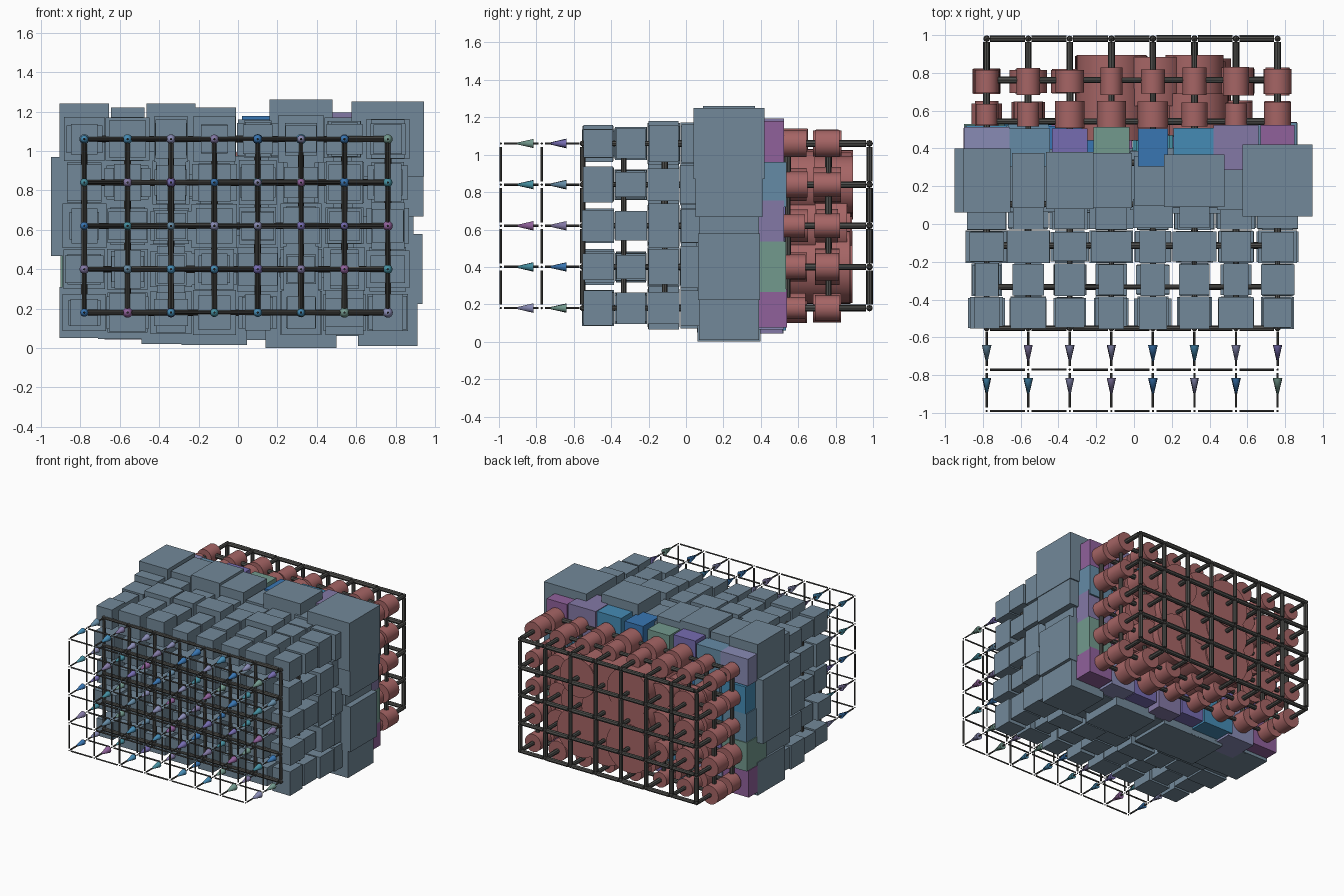
import bpy, bmesh, random
from mathutils import Matrix, Vector

if "Cube" in bpy.data.objects:
    bpy.data.objects.remove(bpy.data.objects["Cube"])

random.seed(7)
U = random.uniform
XS = [-0.78 + 0.22 * i for i in range(8)]
ZS = [0.18 + 0.22 * k for k in range(5)]
YS = [-0.99 + 0.219 * j for j in range(10)]
CELLS = [(i, k) for i in range(8) for k in range(5)]


def mat(name, rgb):
    m = bpy.data.materials.new(name)
    m.diffuse_color = (*rgb, 1)
    m.use_nodes = True
    m.node_tree.nodes["Principled BSDF"].inputs["Base Color"].default_value = m.diffuse_color
    return m


slate = mat("slate", (0.17, 0.25, 0.32))
red = mat("dusty_red", (0.38, 0.13, 0.13))
dark = mat("dark_rod", (0.075, 0.075, 0.07))
PALETTE = [mat("accent_%d" % n, c) for n, c in enumerate([
    (0.25, 0.26, 0.46), (0.13, 0.26, 0.38), (0.18, 0.15, 0.44), (0.17, 0.32, 0.27),
    (0.04, 0.18, 0.45), (0.06, 0.26, 0.46), (0.23, 0.19, 0.38), (0.28, 0.12, 0.33),
    (0.06, 0.28, 0.36)])]


def finish(name, bm, mats, smooth=False):
    me = bpy.data.meshes.new(name)
    bm.to_mesh(me)
    bm.free()
    ob = bpy.data.objects.new(name, me)
    bpy.context.collection.objects.link(ob)
    for m in mats:
        me.materials.append(m)
    if smooth:
        bpy.ops.object.select_all(action='DESELECT')
        ob.select_set(True)
        bpy.context.view_layer.objects.active = ob
        bpy.ops.object.shade_smooth_by_angle()
    return ob


def paint(geom, index):
    for f in {f for v in geom["verts"] for f in v.link_faces}:
        f.material_index = index


def box(bm, c, half, index=0):
    m = Matrix.Translation(c) @ Matrix.Diagonal((*[2 * h for h in half], 1))
    paint(bmesh.ops.create_cube(bm, size=1, matrix=m), index)


def tube(bm, a, b, r1, r2, sides, index=0):
    a, b = Vector(a), Vector(b)
    m = Matrix.Translation((a + b) / 2) @ (b - a).to_track_quat('Z', 'Y').to_matrix().to_4x4()
    paint(bmesh.ops.create_cone(bm, cap_ends=True, segments=sides, radius1=r1, radius2=r2,
                                depth=(b - a).length, matrix=m), index)


# lattice rods: thin in front, thick at the back, stopping just short of the joints
def rod_radius(y):
    return 0.006 if y < -0.7 else 0.014 if y < -0.2 else 0.017


bm = bmesh.new()
for j, y in enumerate(YS):
    for i, k in CELLS:
        a = Vector((XS[i], y, ZS[k]))
        for step, ok in ((Vector((0.22, 0, 0)), i < 7), (Vector((0, 0, 0.22)), k < 4),
                         (Vector((0, 0.219, 0)), j < 9)):
            if ok:
                r = rod_radius(y) * U(0.85, 1.1)
                gap = step.normalized() * 0.018
                tube(bm, a + gap, a + step - gap, r, r, 8)
finish("lattice_rods", bm, [dark], True)

# lattice joints
bm = bmesh.new()
for y in YS:
    r = 0.006 if y < -0.7 else 0.018
    for i, k in CELLS:
        bmesh.ops.create_icosphere(bm, subdivisions=1, radius=r,
                                   matrix=Matrix.Translation((XS[i], y, ZS[k])))
finish("lattice_joints", bm, [dark], True)

# two layers of small coloured cones pointing forward
for n, y in enumerate((-0.815, -0.64)):
    bm = bmesh.new()
    for i, k in CELLS:
        tube(bm, (XS[i], y, ZS[k]), (XS[i], y - 0.11, ZS[k]), U(0.02, 0.026), 0, 16,
             random.randrange(9))
    finish("pointer_cones_%d" % (n + 1), bm, PALETTE, True)

# layers of slate blocks growing towards the back
LAYERS = [(-0.47, 0.065, 0.10), (-0.295, 0.06, 0.09), (-0.12, 0.07, 0.12), (0.055, 0.08, 0.115)]
for n, (y, lo, hi) in enumerate(LAYERS):
    bm = bmesh.new()
    for i, k in CELLS:
        box(bm, (XS[i], y, ZS[k]), (U(lo, hi), U(0.075, 0.088), U(lo, hi)))
    finish("block_layer_%d" % (n + 1), bm, [slate])

# largest slate blocks, rim sizes read from the outline
LEFT = [.125, .11, .17, .17, .125]
RIGHT = [.15, .175, .13, .18, .185]
TOP_X = [.125, .085, .125, .11, .10, .16, .10, .185]
TOP_Z = [.18, .16, .18, .16, .10, .20, .11, .19]
BOTTOM_Z = [.13, .135, .16, .165, .14, .18, .12, .17]
bm = bmesh.new()
for i, k in CELLS:
    hx, hy, hz = U(.11, .18), U(.13, .175), U(.11, .18)
    if k == 4:
        hx, hz = TOP_X[i], TOP_Z[i]
    if k == 0:
        hz = BOTTOM_Z[i]
    if i == 0:
        hx, hy = LEFT[k], 0.17
    if i == 7:
        hx, hy = RIGHT[k], (.16, .165, .16, .18, .19)[k]
    box(bm, (XS[i], 0.23, ZS[k]), (hx, hy, hz))
finish("large_block_layer", bm, [slate])

# coloured block layer
ROW_X = [.12, .115, .095, .095, .08, .11, .12, .09]
bm = bmesh.new()
for i, k in CELLS:
    hx = ROW_X[i] if k == 4 else U(.09, .13)
    c = i if k == 4 else random.randrange(9)
    box(bm, (XS[i], 0.405, ZS[k]), (hx, U(.10, .135), U(.10, .14)), c)
finish("coloured_block_layer", bm, PALETTE)

# red drums, swelling in the middle of the grid
for n, (y, depth) in enumerate(((0.58, 0.068), (0.755, 0.07))):
    bm = bmesh.new()
    for i, k in CELLS:
        r, h = U(.055, .082), depth * U(.8, 1.08)
        if 1 <= k <= 3:
            if 3 <= i <= 5:
                r, h = U(.15, .2), U(.1, .142)
            elif 1 <= i <= 6:
                r = U(.075, .1)
        tube(bm, (XS[i], y - h, ZS[k]), (XS[i], y + h, ZS[k]), r, r, 32)
    finish("drum_layer_%d" % (n + 1), bm, [red], True)
